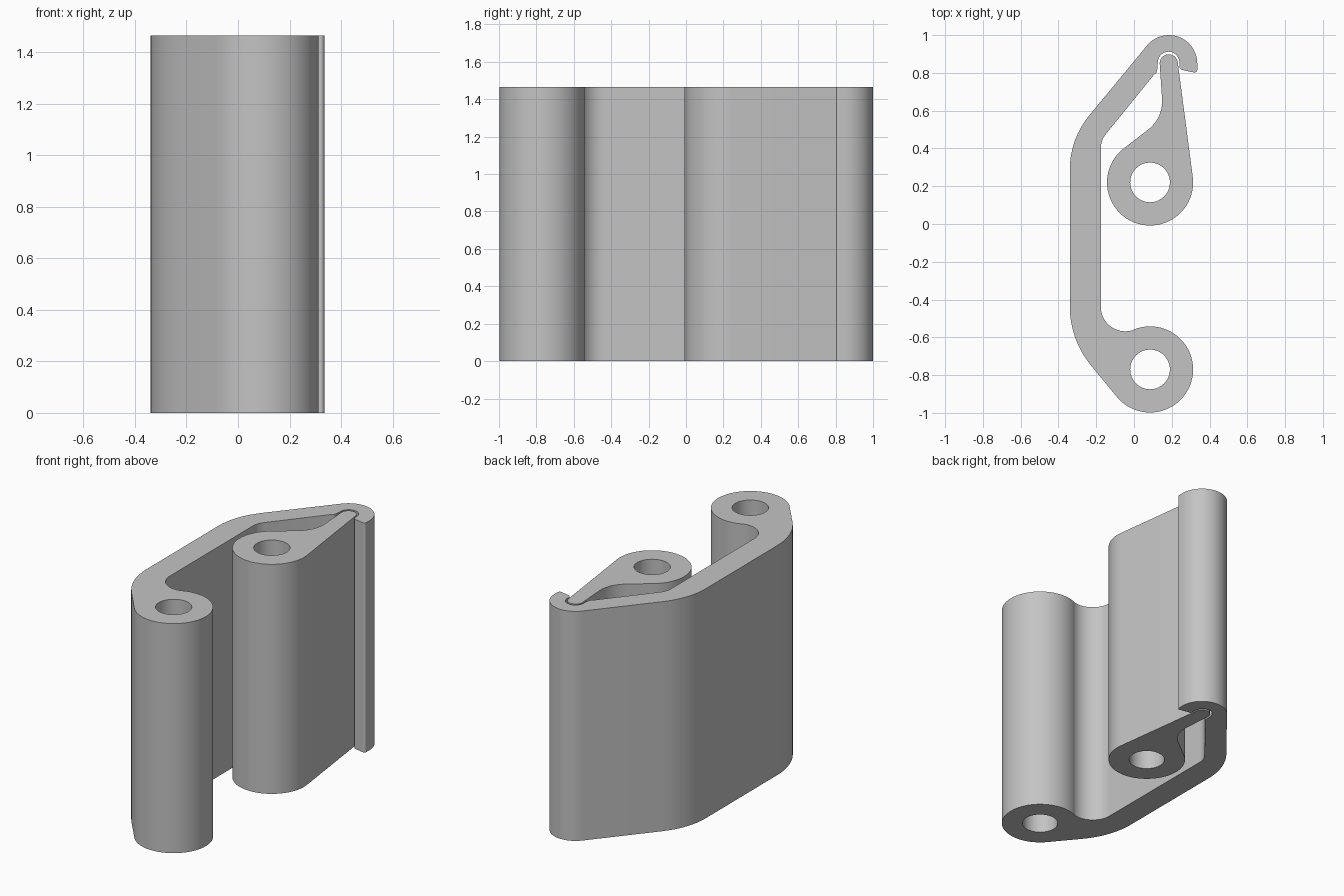
import bpy, bmesh
from math import cos, sin, radians

cube = bpy.data.objects.get("Cube")
if cube:
    bpy.data.objects.remove(cube, do_unlink=True)

HEIGHT = 1.465
EYE_R, HOLE_R = 0.228, 0.105

grey = bpy.data.materials.new("plain_grey")
grey.use_nodes = True
colour = (0.55, 0.55, 0.55, 1)
grey.diffuse_color = colour
grey.node_tree.nodes["Principled BSDF"].inputs["Base Color"].default_value = colour


def arc(x, y, r, start, end):
    """Points along an arc, angles in degrees."""
    n = max(4, round(abs(end - start) / 5))
    angles = [radians(start + (end - start) * i / n) for i in range(n + 1)]
    return [(x + r * cos(a), y + r * sin(a)) for a in angles]


def extrusion(name, *loops):
    """Fill an outline with holes and extrude it to full height."""
    bm = bmesh.new()
    edges = []
    for loop in loops:
        verts = [bm.verts.new((x, y, 0)) for x, y in loop]
        edges += [bm.edges.new((a, b)) for a, b in zip(verts, verts[1:] + verts[:1])]
    bmesh.ops.triangle_fill(bm, edges=edges, use_beauty=True, use_dissolve=False)
    top = bmesh.ops.extrude_face_region(bm, geom=bm.faces[:], use_keep_orig=True)["geom"]
    bmesh.ops.translate(bm, vec=(0, 0, HEIGHT),
                        verts=[g for g in top if isinstance(g, bmesh.types.BMVert)])
    bmesh.ops.recalc_face_normals(bm, faces=bm.faces[:])
    mesh = bpy.data.meshes.new(name)
    bm.to_mesh(mesh)
    bm.free()
    mesh.materials.append(grey)
    obj = bpy.data.objects.new(name, mesh)
    bpy.context.collection.objects.link(obj)
    bpy.ops.object.select_all(action='DESELECT')
    obj.select_set(True)
    bpy.context.view_layer.objects.active = obj
    bpy.ops.object.shade_smooth_by_angle(angle=radians(30))


def hole(x, y):
    return arc(x, y, HOLE_R, 0, 355)


# Bent bracket: hook, outer bends, lower eye, inner bends, hook groove and lip
bracket = (
    arc(0.185, 0.85, 0.15, 0, 140.4)
    + arc(0.11, 0.288, 0.45, 140.4, 180)
    + arc(0.15, -0.437, 0.49, 180, 219.6)
    + arc(0.085, -0.77, EYE_R, 219.6, 471.5)
    + arc(-0.046, -0.438, 0.13, -72, -180)
    + arc(-0.056, 0.40, 0.12, 180, 140.4)
    + [(0.106, 0.79), (0.118, 0.8), (0.124, 0.82)]
    + arc(0.183, 0.855, 0.057, 180, 0)
    + arc(0.263, 0.837, 0.023, 180, 260)
    + arc(0.32, 0.817, 0.015, 270, 360)
)
extrusion("hooked_bracket", bracket, hole(0.085, -0.77))

# Teardrop latch: eye, straight flank, rounded tip, curved flank
latch = (
    arc(0.085, 0.22, EYE_R, 127.5, 367.5)
    + arc(0.184, 0.85, 0.048, 7.5, 183)
    + arc(-0.041, 0.65, 0.19, 3, -52.5)
)
extrusion("teardrop_latch", latch, hole(0.085, 0.22))
